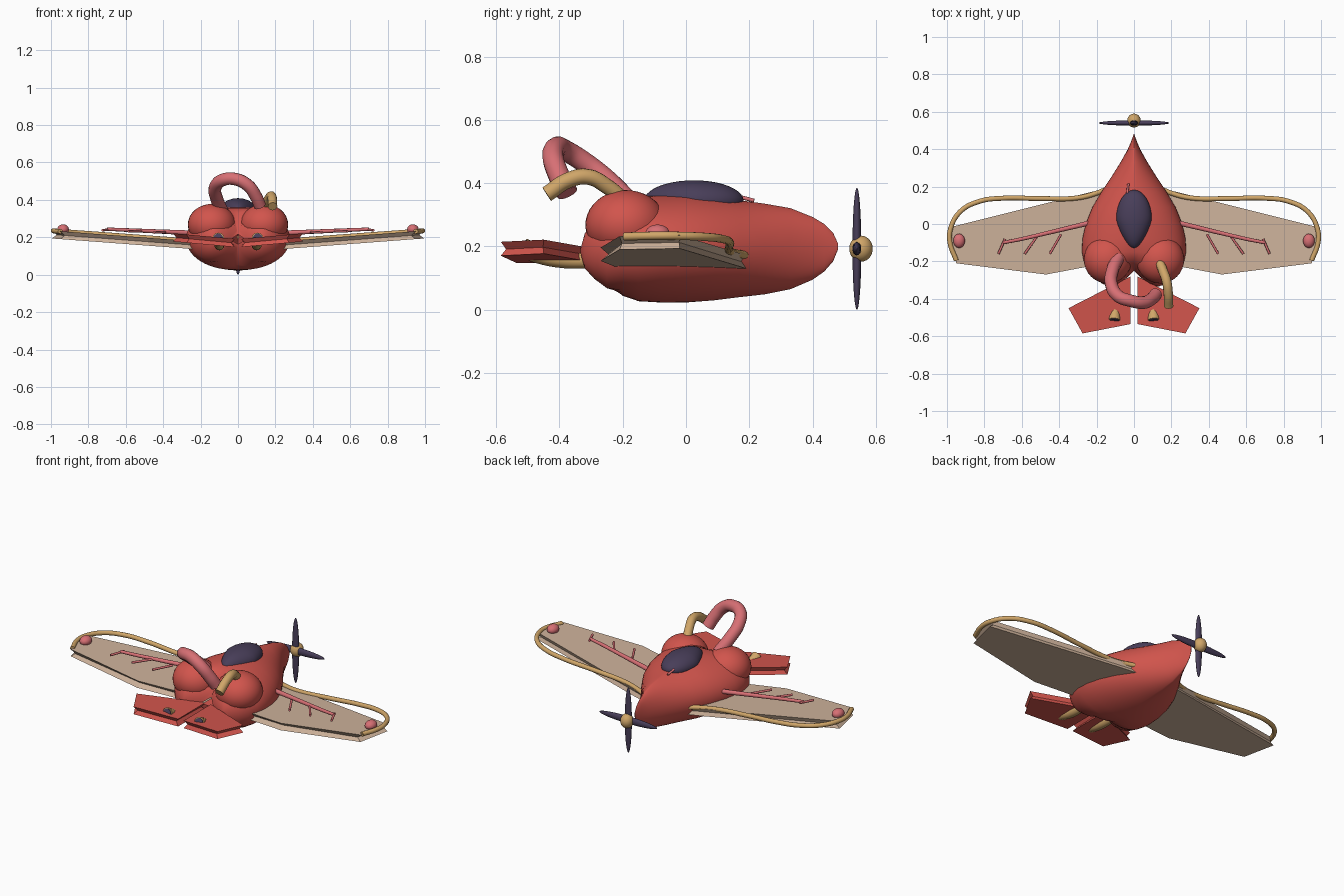
import bpy, bmesh, math
from mathutils import Vector

if "Cube" in bpy.data.objects:
    bpy.data.objects.remove(bpy.data.objects["Cube"])


def mat(name, r, g, b):
    m = bpy.data.materials.new(name)
    m.diffuse_color = (r, g, b, 1)
    m.use_nodes = True
    m.node_tree.nodes["Principled BSDF"].inputs["Base Color"].default_value = m.diffuse_color
    return m


RED = mat("heart red", .64, .09, .073)
TAN = mat("wing tan", .62, .45, .33)
PINK = mat("vessel pink", .68, .16, .175)
GOLD = mat("pipe gold", .63, .38, .14)
DARK = mat("dark purple", .065, .048, .10)


def make(name, bm, m, angle=None):
    bmesh.ops.recalc_face_normals(bm, faces=bm.faces)
    me = bpy.data.meshes.new(name)
    bm.to_mesh(me)
    bm.free()
    ob = bpy.data.objects.new(name, me)
    bpy.context.collection.objects.link(ob)
    me.materials.append(m)
    if angle:
        bpy.ops.object.select_all(action='DESELECT')
        ob.select_set(True)
        bpy.context.view_layer.objects.active = ob
        bpy.ops.object.shade_smooth_by_angle(angle=math.radians(angle))
    return ob


def mirror(ob):
    md = ob.modifiers.new("mirror", 'MIRROR')
    md.merge_threshold = .0005
    return ob


def ball(name, c, r, m, shape=None):
    bm = bmesh.new()
    bmesh.ops.create_uvsphere(bm, u_segments=32, v_segments=20, radius=1)
    for v in bm.verts:
        if shape:
            shape(v.co)
        v.co = Vector((v.co.x * r[0], v.co.y * r[1], v.co.z * r[2])) + Vector(c)
    return make(name, bm, m, 60)


def tube(name, pts, r, m, radii=None):
    cu = bpy.data.curves.new(name, 'CURVE')
    cu.dimensions = '3D'
    cu.bevel_depth = r
    cu.bevel_resolution = 4
    cu.resolution_u = 8
    cu.use_fill_caps = True
    sp = cu.splines.new('BEZIER')
    sp.bezier_points.add(len(pts) - 1)
    for i, (bp, p) in enumerate(zip(sp.bezier_points, pts)):
        bp.co = p
        bp.handle_left_type = bp.handle_right_type = 'AUTO'
        bp.radius = radii[i] if radii else 1
    ob = bpy.data.objects.new(name, cu)
    bpy.context.collection.objects.link(ob)
    cu.materials.append(m)
    bpy.ops.object.select_all(action='DESELECT')
    ob.select_set(True)
    bpy.context.view_layer.objects.active = ob
    bpy.ops.object.convert(target='MESH')
    return bpy.context.object


def notched_plate(name, outline, z0, slope, half, inset, m):
    # flat plate with a V groove around its rim
    bm = bmesh.new()
    c = sum((Vector(p) for p in outline), Vector((0, 0))) / len(outline)
    rings = []
    for dz, k in ((half, 0), (0, inset), (-half, 0)):
        ring = []
        for p in outline:
            q = Vector(p)
            q += (c - q).normalized() * k
            ring.append(bm.verts.new((q.x, q.y, z0 + slope * q.x + dz)))
        rings.append(ring)
    n = len(outline)
    for a, b in zip(rings, rings[1:]):
        for i in range(n):
            bm.faces.new((a[i], a[(i + 1) % n], b[(i + 1) % n], b[i]))
    bm.faces.new(rings[0])
    bm.faces.new(rings[-1])
    return mirror(make(name, bm, m))


# heart fuselage: half sections (y, outer width, section centre x, centre z, half height)
SECT = [(.48, .002, 0, .2, .01), (.465, .007, -.002, .198, .045), (.437, .017, -.006, .196, .075),
        (.40, .033, -.012, .194, .099), (.33, .072, -.022, .193, .128), (.25, .122, -.03, .192, .143),
        (.17, .175, -.03, .193, .153), (.09, .222, -.025, .195, .165), (0, .258, -.015, .195, .172),
        (-.08, .276, 0, .193, .17), (-.15, .278, .03, .192, .165), (-.2, .268, .07, .191, .147),
        (-.25, .243, .12, .19, .122), (-.29, .21, .125, .188, .09), (-.32, .168, .128, .186, .055),
        (-.333, .135, .13, .185, .008)]
bm = bmesh.new()
N = 32
rows = []
for y, w, cx, zc, b in SECT:
    a = w - cx
    k = cx / a
    lim = math.acos(max(-1, min(1, -k)))
    if k < 0:
        b /= math.sqrt(1 - k * k)
    row = []
    for i in range(N + 1):
        t = -lim + 2 * lim * i / N
        row.append(bm.verts.new((max(0, cx + a * math.cos(t)), y, zc + b * math.sin(t))))
    rows.append(row)
for p, q in zip(rows, rows[1:]):
    for i in range(N):
        bm.faces.new((p[i], p[i + 1], q[i + 1], q[i]))
bm.faces.new(rows[-1])
mirror(make("heart_fuselage", bm, RED, 60))

# upper lobes
mirror(ball("upper_lobe", (.14, -.19, .268), (.128, .128, .11), RED))


# teardrop canopy, narrower at the back
def taper(co):
    if co.y < 0:
        co.x *= 1 + .35 * co.y


ball("canopy", (0, .025, .345), (.095, .157, .064), DARK, taper)

# wings and tail fins
notched_plate("wing", [(.1, .2), (.235, .17), (.995, -.02), (.95, -.21), (.47, -.27), (.1, -.2)],
              .14, .075, .021, .025, TAN)
notched_plate("tail_fin", [(.018, -.28), (.35, -.45), (.275, -.585), (.018, -.535)],
              .168, .09, .022, .022, RED)

# gold pipe along the leading edge of the wing
edge = [(.14, .19), (.2, .165), (.3, .14), (.5, .136), (.7, .138), (.83, .12), (.93, .065),
        (.982, -.03), (.984, -.1), (.95, -.195)]
mirror(tube("wing_edge_pipe", [(x, y, .162 + .073 * x) for x, y in edge], .013, GOLD))

# branching veins over the wing
vein = [(.24, .005), (.45, -.045), (.6, -.08), (.7, -.1)]
mirror(tube("wing_vein", [(x, y, .212 + .045 * x) for x, y in vein], .011, PINK, [1.2, 1, .9, .8]))
for x0, y0, x1, y1 in ((.39, -.075, .45, -.16), (.51, -.075, .585, -.16), (.69, -.1, .725, -.16)):
    mirror(tube("wing_vein_twig", [(x0, y0 + .02, .21 + .045 * x0), (x1, y1, .205 + .045 * x1)],
                .0065, PINK))
tube("body_vein", [(-.03, .215, .345), (-.036, .165, .358)], .006, PINK)

# wing tip bulbs
mirror(ball("wing_tip_bulb", (.935, -.09, .242), (.031, .038, .027), PINK))

# arched vessels on top of the lobes
tube("large_arched_vessel", [(-.085, -.18, .34), (-.115, -.25, .41), (-.122, -.32, .465), (-.085, -.385, .505),
                             (-.02, -.41, .512), (.05, -.42, .48), (.095, -.4, .42), (.118, -.375, .368)],
     .034, PINK)
tube("small_arched_vessel", [(.13, -.19, .34), (.155, -.25, .39), (.175, -.31, .42), (.183, -.37, .41),
                             (.185, -.44, .365)], .025, GOLD)

# exhaust pipes with dark openings
p0, p1, p2, p3 = (.1, -.27, .155), (.1, -.38, .158), (.102, -.46, .172), (.105, -.515, .195)
mirror(tube("exhaust_pipe", [p0, p1, p2, p3], .032, GOLD, [.7, .85, .85, 1]))
d = (Vector(p3) - Vector(p2)).normalized()
e = Vector(p3)
mirror(tube("exhaust_opening", [e - d * .002, e + d * .004], .026, DARK))

# propeller
C = (0, .54, .193)
ball("propeller_blade_vertical", C, (.021, .014, .193), DARK)
ball("propeller_blade_horizontal", C, (.19, .014, .021), DARK)
ball("propeller_hub", (0, .553, .193), (.036, .037, .041), GOLD)
